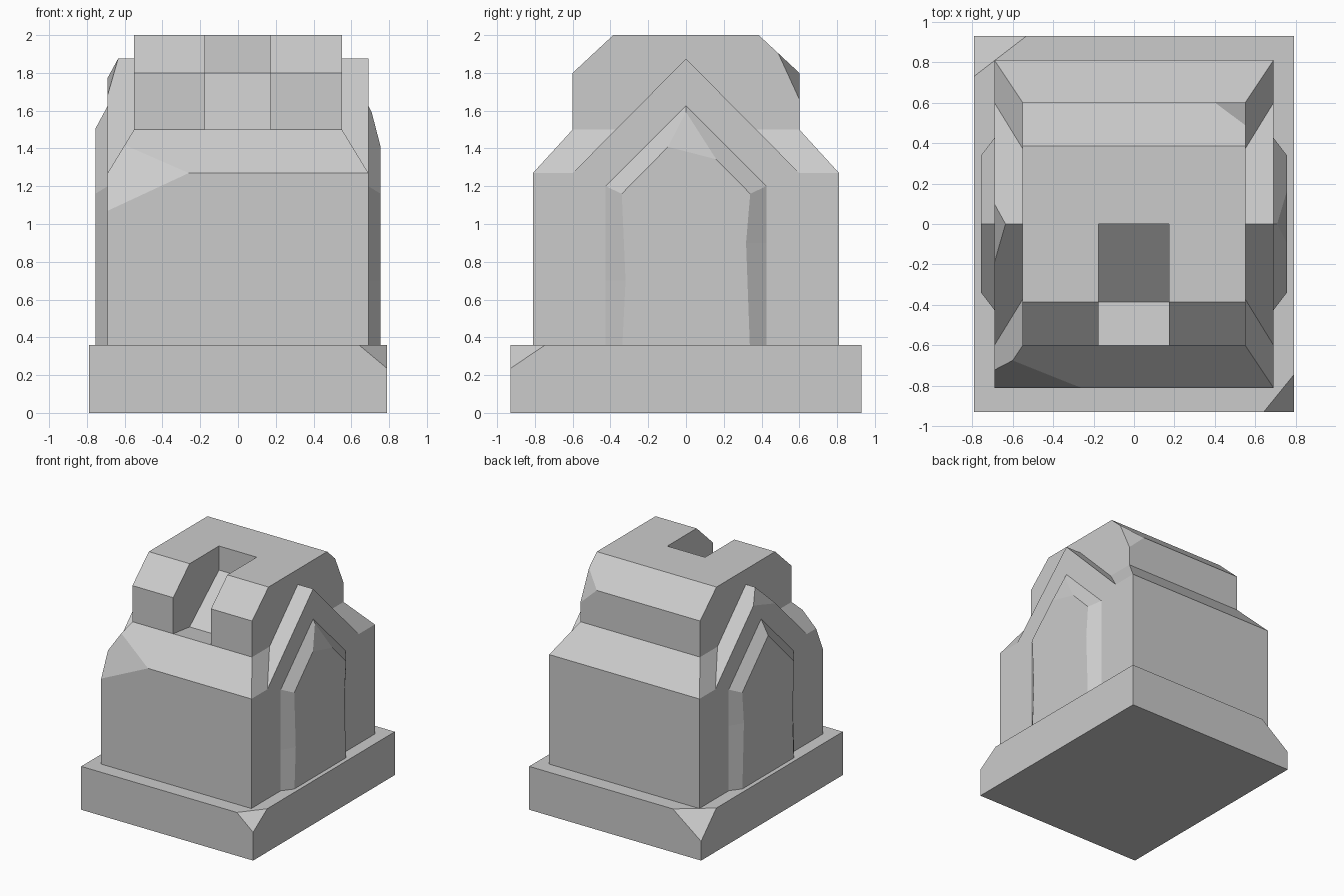
import bpy, bmesh
from mathutils import Vector

if "Cube" in bpy.data.objects:
    bpy.data.objects.remove(bpy.data.objects["Cube"])


def loft(name, rings, chips=()):
    """Closed solid through matching rings; each chip is a plane of 3 points slicing a corner off."""
    bm = bmesh.new()
    loops = [[bm.verts.new(p) for p in ring] for ring in rings]
    n = len(loops[0])
    for a, b in zip(loops, loops[1:]):
        for i in range(n):
            bm.faces.new((a[i], a[(i + 1) % n], b[(i + 1) % n], b[i]))
    bm.faces.new(loops[0][::-1])
    bm.faces.new(loops[-1])
    centre = sum((v.co for v in bm.verts), Vector()) / len(bm.verts)
    for chip in chips:
        p, q, r = (Vector(c) for c in chip)
        normal = (q - p).cross(r - p).normalized()
        if normal.dot(centre - p) > 0:
            normal.negate()
        cut = bmesh.ops.bisect_plane(bm, geom=bm.verts[:] + bm.edges[:] + bm.faces[:], dist=1e-5,
                                     plane_co=p, plane_no=normal, clear_outer=True)
        edges = [e for e in cut["geom_cut"] if isinstance(e, bmesh.types.BMEdge)]
        bmesh.ops.holes_fill(bm, edges=edges, sides=0)
    bmesh.ops.recalc_face_normals(bm, faces=bm.faces[:])
    mesh = bpy.data.meshes.new(name)
    bm.to_mesh(mesh)
    bm.free()
    obj = bpy.data.objects.new(name, mesh)
    bpy.context.collection.objects.link(obj)
    return obj


def rect(x, y, z):
    return [(-x, -y, z), (x, -y, z), (x, y, z), (-x, y, z)]


def side_ring(x, profile):
    return [(x, y, z) for y, z in profile]


# Plinth with two broken corners
loft("plinth", [rect(.79, .93, 0), rect(.79, .93, .36)], [
    [(.64, -.93, .36), (.79, -.745, .36), (.79, -.93, .235)],
    [(-.79, .73, .36), (-.53, .93, .36), (-.79, .93, .16)]])

# Main body with sloped shoulders
body = loft("body", [rect(.69, .81, .3), rect(.69, .81, 1.27), rect(.55, .6, 1.5)], [
    [(-.69, -.81, 1.07), (-.26, -.81, 1.27), (-.6, -.675, 1.417)]])

# Top block, bevelled front and back
top = [(-.6, 1.3), (.6, 1.3), (.6, 1.8), (.385, 2), (-.385, 2), (-.6, 1.8)]
cap = loft("top_block", [side_ring(-.55, top), side_ring(.55, top)], [
    [(.55, .49, 1.9), (.55, .6, 1.66), (.4, .6, 1.8)]])

# Notch in the front of the top block
notch = [(0, 2.1), (0, 1.8), (-.385, 1.475), (-.6, 1.5), (-.7, 1.5), (-.7, 2.1)]
cutter = loft("notch_cutter", [side_ring(-.175, notch), side_ring(.172, notch)])
cutter.hide_render = True
cutter.hide_set(True)
for part in (body, cap):
    mod = part.modifiers.new("notch", 'BOOLEAN')
    mod.operation = 'DIFFERENCE'
    mod.solver = 'EXACT'
    mod.object = cutter

# Side gables and raised pointed panels
gable = [(-.6, 1.27), (.6, 1.27), (0, 1.875)]
outer = [(-.425, .3), (.425, .3), (.425, .9), (.425, 1.2), (0, 1.625), (-.425, 1.2), (-.425, .7)]
inner = [(-.34, .3), (.34, .3), (.318, .9), (.34, 1.16), (0, 1.505), (-.34, 1.16), (-.32, .7)]
gable_chips = {-1: [[(-.635, 0, 1.875), (-.69, .1, 1.774), (-.69, -.19, 1.683)]], 1: []}
panel_chips = {1: [[(.708, 0, 1.59), (.755, -.1, 1.41), (.755, .17, 1.34)]], -1: []}
for side, label in ((-1, "left"), (1, "right")):
    loft(label + "_gable", [side_ring(side * .5, gable), side_ring(side * .69, gable)],
         gable_chips[side])
    loft(label + "_panel", [side_ring(side * .62, outer), side_ring(side * .69, outer),
                            side_ring(side * .755, inner)], panel_chips[side])
